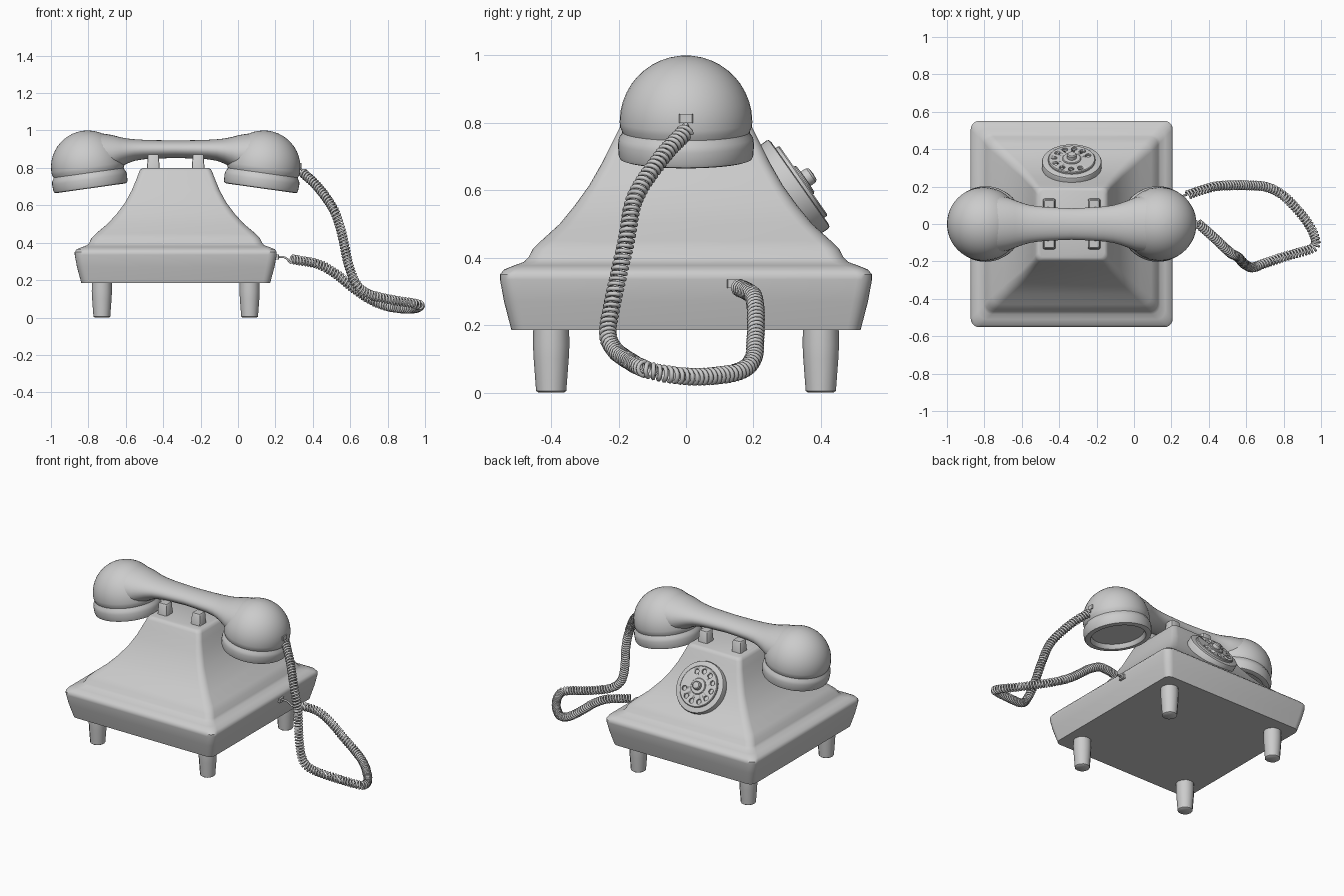
import bpy, bmesh, math
from mathutils import Vector, Matrix

if "Cube" in bpy.data.objects:
    bpy.data.objects.remove(bpy.data.objects["Cube"])

CX = -0.333  # centre line of the telephone body in x


def finish(name, bm, matrix=None, angle=35):
    bmesh.ops.recalc_face_normals(bm, faces=bm.faces)
    me = bpy.data.meshes.new(name)
    bm.to_mesh(me)
    bm.free()
    ob = bpy.data.objects.new(name, me)
    bpy.context.collection.objects.link(ob)
    if matrix:
        ob.matrix_world = matrix
    bpy.ops.object.select_all(action='DESELECT')
    ob.select_set(True)
    bpy.context.view_layer.objects.active = ob
    bpy.ops.object.shade_smooth_by_angle(angle=math.radians(angle))
    return ob


def add_loft(bm, rings):
    loops = [[bm.verts.new(p) for p in ring] for ring in rings]
    n = len(loops[0])
    for a, b in zip(loops, loops[1:]):
        for i in range(n):
            j = (i + 1) % n
            bm.faces.new((a[i], a[j], b[j], b[i]))
    bm.faces.new(loops[0])
    bm.faces.new(loops[-1])


def loft(name, rings, matrix=None, angle=35):
    bm = bmesh.new()
    add_loft(bm, rings)
    return finish(name, bm, matrix, angle)


def circle(r, z, n, x=0, y=0):
    return [(x + r * math.cos(2 * math.pi * i / n), y + r * math.sin(2 * math.pi * i / n), z) for i in range(n)]


def lathe(name, profile, n=48, matrix=None, angle=35):
    return loft(name, [circle(r, z, n) for r, z in profile], matrix, angle)


def rounded_rect(hx, hy, r, z, seg=5):
    pts = []
    for k, (sx, sy) in enumerate(((1, 1), (-1, 1), (-1, -1), (1, -1))):
        for i in range(seg + 1):
            a = math.pi / 2 * (k + i / seg)
            pts.append((sx * (hx - r) + r * math.cos(a), sy * (hy - r) + r * math.sin(a), z))
    return pts


def spline(pts, steps):
    """Catmull-Rom samples through the points."""
    pts = [Vector(p) for p in pts]
    p = [2 * pts[0] - pts[1]] + pts + [2 * pts[-1] - pts[-2]]
    out = []
    for i in range(1, len(p) - 2):
        a, b, c, d = p[i - 1:i + 3]
        for s in range(steps):
            t = s / steps
            out.append(0.5 * (2 * b + (c - a) * t + (2 * a - 5 * b + 4 * c - d) * t * t
                              + (3 * b - a - 3 * c + d) * t ** 3))
    return out + [pts[-1]]


def wire(name, pts, radius):
    cu = bpy.data.curves.new(name, 'CURVE')
    cu.dimensions = '3D'
    cu.bevel_depth = radius
    cu.bevel_resolution = 1
    cu.use_fill_caps = True
    sp = cu.splines.new('POLY')
    sp.points.add(len(pts) - 1)
    for q, v in zip(sp.points, pts):
        q.co = (*v, 1)
    ob = bpy.data.objects.new(name, cu)
    bpy.context.collection.objects.link(ob)
    bpy.ops.object.select_all(action='DESELECT')
    ob.select_set(True)
    bpy.context.view_layer.objects.active = ob
    bpy.ops.object.convert(target='MESH')
    bpy.ops.object.shade_smooth()


# Body: flared, rounded-square housing (half x, half y, corner radius, z)
body = [(.505, .518, .04, .185), (.528, .54, .045, .27), (.54, .552, .045, .335), (.54, .552, .045, .35),
        (.53, .54, .045, .365), (.50, .51, .045, .377), (.472, .482, .045, .387), (.462, .468, .045, .40),
        (.45, .455, .045, .425), (.425, .43, .045, .45), (.365, .375, .04, .50), (.315, .33, .04, .555),
        (.27, .287, .035, .615), (.235, .25, .035, .68), (.21, .22, .03, .74), (.195, .2, .03, .78),
        (.188, .193, .03, .793), (.175, .18, .03, .80)]
loft("body_housing", [rounded_rect(*b) for b in body], Matrix.Translation((CX, 0, 0)), 40)

# Feet
for sx in (-1, 1):
    for sy in (-1, 1):
        lathe("foot", [(.038, 0), (.045, .005), (.046, .02), (.052, .1), (.054, .14), (.053, .2)], 12,
              Matrix.Translation((CX + sx * .395, sy * .4, 0)), 45)

# Cradle prongs
for sx in (-1, 1):
    for sy in (-1, 1):
        loft("cradle_prong", [rounded_rect(.034, .036, .008, .79, 2), rounded_rect(.03, .03, .008, .865, 2),
                              rounded_rect(.026, .026, .008, .871, 2)],
             Matrix.Translation((CX + sx * .12, sy * .1, 0)))

# Handset cups: dome, crease, band and recessed underside
dome = [(.197 * math.sin(math.radians(a)), .197 * math.cos(math.radians(a))) for a in
        (1, 8, 16, 24, 32, 40, 48, 56, 64, 72, 80, 90)]
cup = dome + [(.195, -.015), (.189, -.03), (.192, -.038), (.199, -.048), (.202, -.065), (.2, -.1), (.196, -.11),
              (.187, -.113), (.165, -.113), (.16, -.105), (.155, -.085), (.02, -.085)]
for side, name in ((-1, "earpiece_cup"), (1, "mouthpiece_cup")):
    lathe(name, cup, 48, Matrix.Translation((CX + side * .47, 0, .803)) @ Matrix.Rotation(side * math.radians(8), 4, 'Y'))

# Handset handle: elliptical sections (offset from middle, half width, bottom z, top z)
half = [(0, .084, .853, .947), (.1, .088, .85, .948), (.17, .093, .846, .95), (.22, .1, .838, .953),
        (.26, .111, .823, .957), (.3, .126, .80, .965), (.34, .142, .77, .976), (.4, .155, .75, .985)]
sections = [(-d, w, lo, hi) for d, w, lo, hi in half[:0:-1]] + half
loft("handset_handle", [[(CX + d, w * math.cos(2 * math.pi * i / 32),
                          (lo + hi) / 2 + (hi - lo) / 2 * math.sin(2 * math.pi * i / 32)) for i in range(32)]
                        for d, w, lo, hi in sections])

# Rotary dial on the sloping rear face
dial = Matrix.Translation((CX, .338, .622)) @ Matrix.Rotation(math.radians(-55), 4, 'X')
lathe("dial_base", [(.158, -.06), (.16, -.01), (.157, -.003), (.148, 0), (.02, 0)], 48, dial)
wheel = lathe("finger_wheel", [(.126, -.004), (.126, .009), (.122, .013), (.02, .013)], 48, dial)
bm = bmesh.new()
for k in range(10):
    a = math.radians(20 + k * 31)
    add_loft(bm, [circle(.0155, z, 14, .094 * math.cos(a), .094 * math.sin(a)) for z in (-.02, .04)])
cutter = finish("finger_hole_cutter", bm, dial)
cutter.hide_render = True
mod = wheel.modifiers.new("holes", 'BOOLEAN')
mod.operation = 'DIFFERENCE'
mod.object = cutter
bpy.context.view_layer.objects.active = wheel
bpy.ops.object.modifier_move_to_index(modifier="holes", index=0)
bpy.ops.object.modifier_apply(modifier="holes")
bpy.data.objects.remove(cutter)
lathe("dial_hub", [(.05, .01), (.05, .016), (.046, .02), (.026, .021), (.025, .04), (.02, .046), (.004, .048)], 24, dial)

# Cord sockets
for name, x, y, z in (("handset_socket", .325, 0, .813), ("body_socket", .205, .142, .323)):
    loft(name, [rounded_rect(.014, .021, .003, -.013, 1), rounded_rect(.014, .021, .003, .013, 1)],
         Matrix.Translation((x, y, z)))

# Coiled cord following a hanging path
path = spline([(.345, 0, .775), (.425, -.07, .70), (.51, -.15, .58), (.555, -.177, .45), (.592, -.215, .28),
               (.635, -.232, .175), (.70, -.21, .125), (.82, -.17, .095), (.94, -.135, .075), (.972, -.105, .065),
               (.955, -.04, .052), (.90, .045, .047), (.80, .15, .06), (.71, .197, .095), (.62, .206, .155),
               (.52, .207, .235), (.43, .20, .285), (.34, .175, .303), (.285, .155, .312)], 40)
pitch, coil_r = .0168, .0205
coil, up, dist = [], Vector((0, 1, 0)), 0.0
step = pitch / 12
for a, b in zip(path, path[1:]):
    seg = b - a
    t = seg.normalized()
    up = (up - t * up.dot(t)).normalized()
    side = t.cross(up)
    while len(coil) * step < dist + seg.length:
        s = len(coil) * step
        ang = 2 * math.pi * s / pitch
        coil.append(a + t * (s - dist) + coil_r * (math.cos(ang) * up + math.sin(ang) * side))
    dist += seg.length
wire("coiled_cord", coil, .0068)
wire("cord_handset_end", spline([(.325, 0, .81), (.337, 0, .795), coil[0]], 6), .006)
wire("cord_body_end", spline([(.2, .142, .323), (.25, .147, .321), coil[-1]], 6), .006)
